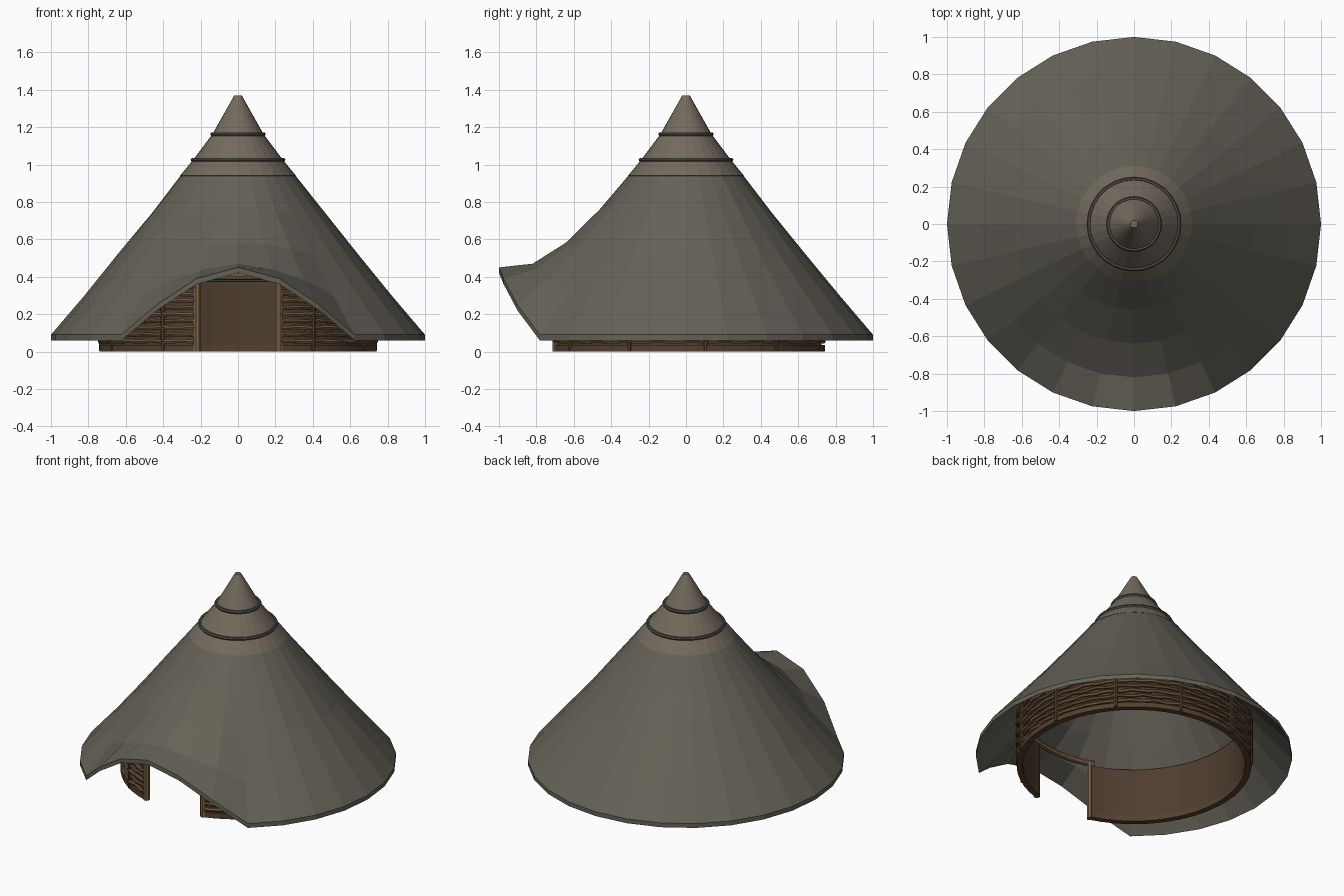
import bpy, bmesh, math, random

if "Cube" in bpy.data.objects:
    bpy.data.objects.remove(bpy.data.objects["Cube"])
random.seed(4)


def material(name, col):
    m = bpy.data.materials.new(name)
    m.diffuse_color = (*col, 1)
    m.use_nodes = True
    m.node_tree.nodes["Principled BSDF"].inputs["Base Color"].default_value = m.diffuse_color
    return m


THATCH = material("thatch", (0.13, 0.12, 0.095))
CAP = material("cap_thatch", (0.17, 0.145, 0.11))
ROPE = material("rope", (0.075, 0.07, 0.055))
DAUB = material("daub", (0.075, 0.047, 0.028))
WOODS = [material("wood_%d" % i, c) for i, c in enumerate(
    [(0.17, 0.10, 0.05), (0.13, 0.078, 0.04), (0.09, 0.052, 0.027)])]
POST = material("post_wood", (0.20, 0.125, 0.065))


def polar(r, a, z):
    """Angle 0 faces the front (-y)."""
    return (r * math.sin(a), -r * math.cos(a), z)


def sweep(name, section, a0, a1, n, mat, closed=True, move=None):
    """Sweep an (r, z) section around z; move(i, j, r, z, a) adjusts a point."""
    full = abs(a1 - a0) >= 359.9
    bm = bmesh.new()
    cols = []
    for i in range(n if full else n + 1):
        a = math.radians(a0 + (a1 - a0) * i / n)
        col = []
        for j, (r, z) in enumerate(section):
            if move:
                r, z = move(i, j, r, z, a)
            col.append(bm.verts.new(polar(r, a, z)))
        cols.append(col)
    m = len(section)
    for i in range(n):
        p, q = cols[i], cols[(i + 1) % len(cols)]
        for j in range(m if closed else m - 1):
            k = (j + 1) % m
            bm.faces.new((p[j], q[j], q[k], p[k]))
    if not full:
        bm.faces.new(cols[0])
        bm.faces.new(cols[-1])
    bmesh.ops.remove_doubles(bm, verts=bm.verts, dist=1e-5)
    bmesh.ops.recalc_face_normals(bm, faces=bm.faces)
    me = bpy.data.meshes.new(name)
    bm.to_mesh(me)
    bm.free()
    me.materials.append(mat)
    ob = bpy.data.objects.new(name, me)
    bpy.context.collection.objects.link(ob)
    return ob


def circle(r, z, s, n):
    return [(r + s * math.cos(2 * math.pi * k / n), z + s * math.sin(2 * math.pi * k / n))
            for k in range(n)]


def post(name, r, deg, rad, z0, z1, mat):
    a = math.radians(deg)
    bpy.ops.mesh.primitive_cylinder_add(vertices=8, radius=rad, depth=z1 - z0,
                                        location=polar(r, a, (z0 + z1) / 2),
                                        rotation=(0, 0, a))
    ob = bpy.context.object
    ob.name = name
    ob.data.materials.append(mat)


# Thatched roof: 28-sided shell whose eave lifts over the doorway
SIDES = 28
OUTER = [(1.0, 0.09), (0.82, 0.30), (0.64, 0.52), (0.46, 0.745), (0.30, 0.95)]
INNER = [(0.28, 0.93), (0.45, 0.71), (0.63, 0.485), (0.81, 0.265), (1.0, 0.06)]
LIFT = [0.36, 0.30, 0.16, 0.0]
RING = [1.0, 0.48, 0.19, 0.05, 0.0]


def eave(i, j, r, z, a):
    d = min(i, SIDES - i)
    ring = j if j < 5 else 9 - j
    if d < len(LIFT):
        z += LIFT[d] * RING[ring]
    if j in (1, 2, 3):
        z += random.uniform(-0.006, 0.006)
    return r, z


sweep("roof", OUTER + INNER, 0, 360, SIDES, THATCH, move=eave)

# Peak cap and its two binding rings
sweep("roof_cap", [(0.27, 0.935), (0.31, 0.94), (0.24, 1.025), (0.135, 1.165),
                   (0.02, 1.37), (0, 1.37)], 0, 360, SIDES, CAP, closed=False)
for nm, r, z in (("lower_binding", 0.242, 1.025), ("upper_binding", 0.138, 1.163)):
    sweep(nm, circle(r, z, 0.011, 6), 0, 360, SIDES, ROPE)

# Round wall with a doorway gap, plus a ground sill
DOOR = 17.5
A0, A1 = DOOR, 360 - DOOR
sweep("wall", [(0.705, 0.005), (0.725, 0.005), (0.725, 0.375), (0.705, 0.375)],
      A0, A1, 56, DAUB)
sweep("sill", [(0.703, 0.0), (0.742, 0.0), (0.742, 0.035), (0.703, 0.035)],
      A0, A1, 56, WOODS[2])

# Woven wattle rods around the outside of the wall
for k in range(9):
    def weave(i, j, r, z, a, k=k):
        return (r + 0.005 * math.sin(i * math.pi / 2 + k * math.pi),
                z + 0.002 * math.sin(i * 1.3 + k * 2))
    sweep("wattle_rod_%d" % k, circle(0.733, 0.055 + 0.036 * k, 0.0125, 6),
          A0, A1, 110, WOODS[k % 2], move=weave)

# Upright stakes
for k in range(10):
    post("stake_%d" % k, 0.738, 33 + k * 294 / 9, 0.013, 0.005, 0.345, WOODS[2])

# Door posts and curved lintel
for side, deg in (("left", -DOOR), ("right", DOOR)):
    post("door_post_" + side, 0.728, deg, 0.021, 0, 0.395, POST)
sweep("door_lintel", circle(0.728, 0.403, 0.02, 8), -DOOR - 2, DOOR + 2, 8, POST)
